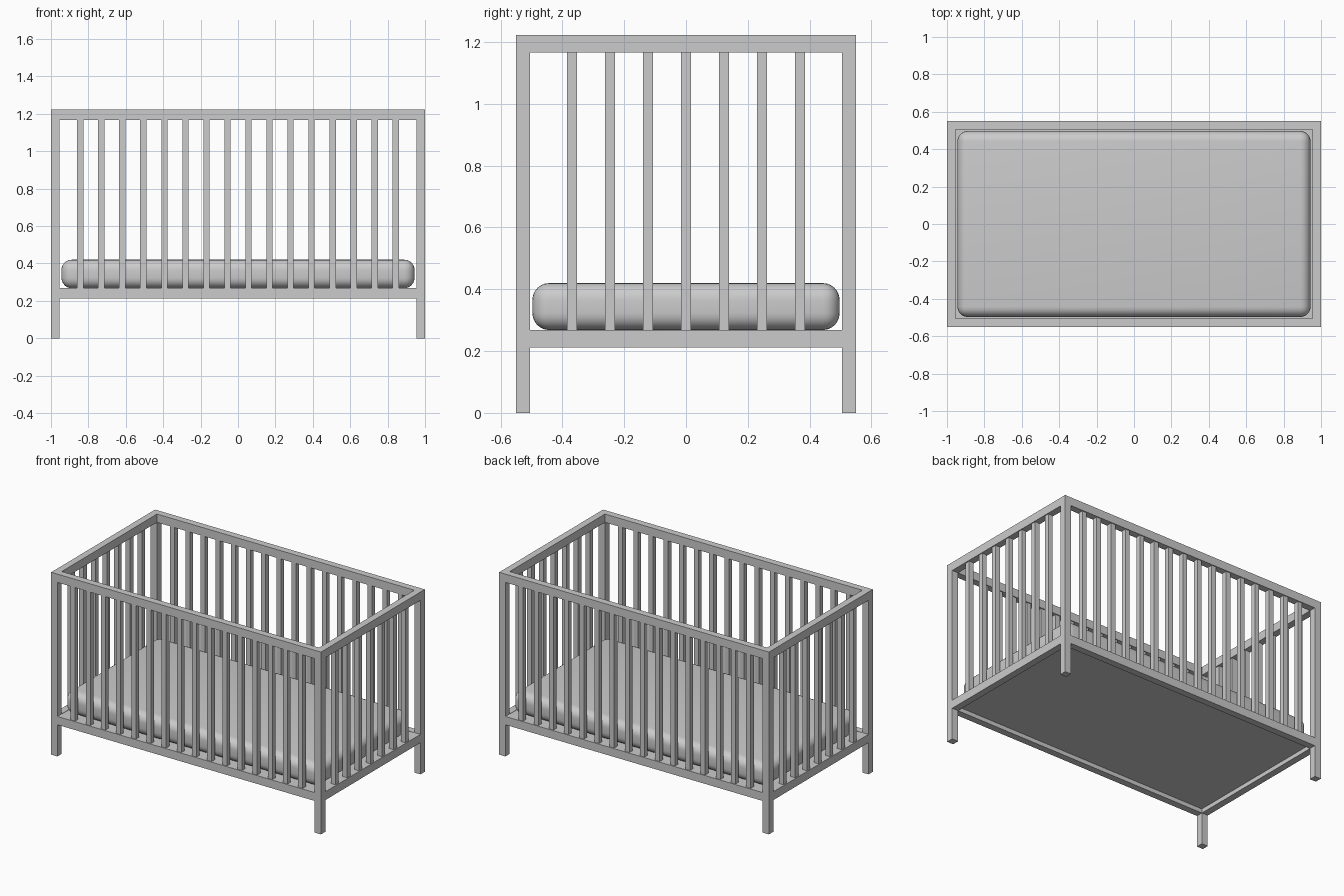
import bpy

if "Cube" in bpy.data.objects:
    bpy.data.objects.remove(bpy.data.objects["Cube"])

# One flat grey for the whole piece
grey = bpy.data.materials.new("plain grey")
grey.use_nodes = True
COLOUR = (0.6, 0.6, 0.6, 1)
grey.diffuse_color = COLOUR
grey.node_tree.nodes["Principled BSDF"].inputs["Base Color"].default_value = COLOUR


def box(name, x, y, z):
    """Axis-aligned box from (low, high) pairs."""
    pairs = (x, y, z)
    bpy.ops.mesh.primitive_cube_add(size=1, location=[(a + b) / 2 for a, b in pairs])
    obj = bpy.context.object
    obj.name = name
    obj.scale = [b - a for a, b in pairs]
    bpy.ops.object.transform_apply(location=False, rotation=False, scale=True)
    obj.data.materials.append(grey)
    return obj


def around(centre, width):
    return (centre - width / 2, centre + width / 2)


X, Y, H = 1.0, 0.55, 1.222      # half length, half width, height
T = 0.046                       # post and rail thickness
SLAT = 0.033
LOW = (0.212, 0.268)            # lower rail heights
TOP = (1.166, H)                # upper rail heights
SPAN = (LOW[1], TOP[0])
px, py = X - T / 2, Y - T / 2   # post centres

# Corner posts
for sx, side in ((-1, "right"), (1, "left")):
    for sy, end in ((-1, "front"), (1, "back")):
        box(f"{end}_{side}_post", around(sx * px, T), around(sy * py, T), (0, H))

# Long sides: rails and slats
for sy, end in ((-1, "front"), (1, "back")):
    for level, z in (("lower", LOW), ("upper", TOP)):
        box(f"{end}_{level}_rail", (T - X, X - T), around(sy * py, T), z)
    for i in range(16):
        box(f"{end}_slat", around((i - 7.5) * 0.1125, SLAT), around(sy * py, SLAT), SPAN)

# Short ends: rails and slats
for sx, side in ((-1, "right"), (1, "left")):
    for level, z in (("lower", LOW), ("upper", TOP)):
        box(f"{side}_{level}_rail", around(sx * px, T), (T - Y, Y - T), z)
    for i in range(7):
        box(f"{side}_slat", around(sx * px, SLAT), around((i - 3) * 0.123, SLAT), SPAN)

# Base panel held between the lower rails
box("base_panel", (T - X, X - T), (T - Y, Y - T), (0.24, 0.266))

# Soft mattress
mattress = box("mattress", around(0, 1.888), around(0, 0.994), (0.268, 0.42))
bevel = mattress.modifiers.new("soft_edges", "BEVEL")
bevel.width = 0.055
bevel.segments = 6
bpy.ops.object.modifier_apply(modifier=bevel.name)
bpy.ops.object.shade_smooth_by_angle()
